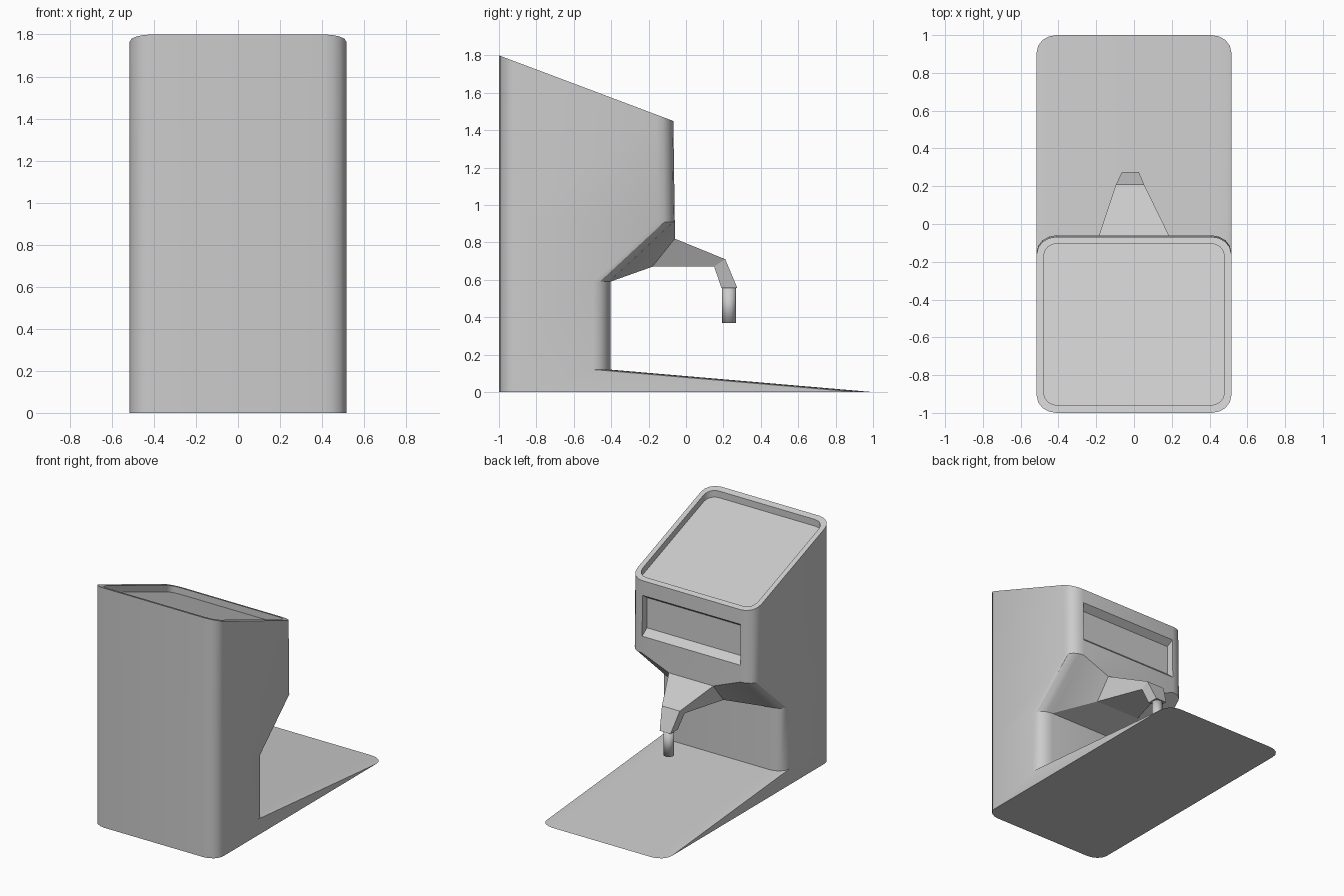
import bpy, bmesh
from math import sin, cos, pi, radians

if "Cube" in bpy.data.objects:
    bpy.data.objects.remove(bpy.data.objects["Cube"])

SEG = 4  # segments per rounded corner


def finish(bm, name, angle):
    bmesh.ops.recalc_face_normals(bm, faces=bm.faces)
    me = bpy.data.meshes.new(name)
    bm.to_mesh(me)
    bm.free()
    ob = bpy.data.objects.new(name, me)
    bpy.context.collection.objects.link(ob)
    bpy.ops.object.select_all(action='DESELECT')
    bpy.context.view_layer.objects.active = ob
    ob.select_set(True)
    if angle:
        bpy.ops.object.shade_smooth_by_angle(angle=radians(angle))
    return ob


def ring(bm, hx, back, front, z, rx=0.105, ry=0.09):
    """Rounded rectangle; starts at the right front corner's side, z is a function of y."""
    pts = []
    for q, (sx, cy) in enumerate([(1, front - ry), (-1, front - ry), (-1, back + ry), (1, back + ry)]):
        for i in range(SEG + 1):
            a = (q + i / SEG) * pi / 2
            x, y = sx * (hx - rx) + rx * cos(a), cy + ry * sin(a)
            pts.append(bm.verts.new((x, y, z(y))))
    return pts


def bridge(bm, a, b, skip=()):
    n = len(a)
    for i in range(n):
        if i not in skip:
            bm.faces.new((a[i], a[(i + 1) % n], b[(i + 1) % n], b[i]))


def flat(h):
    return lambda y: h


def slope(drop=0.0):
    return lambda y: 1.8 - 0.3763 * (y + 1) - drop


# Body: wedge foot, recessed column, overhanging head, sunken sloped top
bm = bmesh.new()
foot = ring(bm, 0.515, -1, 1, flat(0))
heel = ring(bm, 0.515, -1, -0.405, flat(0.12))
neck = ring(bm, 0.515, -1, -0.405, flat(0.59))
chin = ring(bm, 0.515, -1, -0.06, flat(0.91))
rim = ring(bm, 0.515, -1, -0.068, slope())
lip = ring(bm, 0.478, -0.96, -0.103, slope(), 0.075, 0.065)
panel = ring(bm, 0.478, -0.96, -0.103, slope(0.05), 0.075, 0.065)
bm.faces.new(foot)
bm.faces.new(panel)
bridge(bm, foot, heel)
bridge(bm, heel, neck)
bridge(bm, neck, chin, (SEG,))
bridge(bm, chin, rim, (SEG,))
bridge(bm, rim, lip)
bridge(bm, lip, panel)

# Underside facets meeting the spout root
R, L = SEG, SEG + 1
tr, tl = (bm.verts.new((s * 0.185, -0.06, 0.82)) for s in (1, -1))
br, bl = (bm.verts.new((s * 0.185, -0.18, 0.67)) for s in (1, -1))
bm.faces.new((neck[R], br, tr, chin[R]))
bm.faces.new((neck[L], chin[L], tl, bl))
bm.faces.new((neck[R], neck[L], bl, br))


# Front window recess
def window(w, y, lo, hi):
    return [bm.verts.new((x, y - 0.014 * (z - 0.91), z))
            for x, z in ((w, lo), (-w, lo), (-w, hi), (w, hi))]


outer = window(0.408, -0.06, 1.035, 1.34)
inner = window(0.403, -0.11, 1.08, 1.305)
bridge(bm, outer, inner)
bm.faces.new(inner)
bm.faces.new((chin[R], tr, tl, chin[L], outer[1], outer[0]))
bm.faces.new((chin[L], rim[L], outer[2], outer[1]))
bm.faces.new((rim[L], rim[R], outer[3], outer[2]))
bm.faces.new((rim[R], chin[R], outer[0], outer[3]))
finish(bm, "dispenser_body", 28)

# Spout: tapered boxes, (x0, x1, top y, top z, bottom y, bottom z)
bm = bmesh.new()
sections = [(-0.185, 0.185, -0.06, 0.82, -0.18, 0.67),
            (-0.095, 0.053, 0.21, 0.71, 0.15, 0.672),
            (-0.064, 0.026, 0.275, 0.555, 0.19, 0.555)]
loops = [[bm.verts.new(p) for p in ((a, ty, tz), (b, ty, tz), (b, by, bz), (a, by, bz))]
         for a, b, ty, tz, by, bz in sections]
for a, b in zip(loops, loops[1:]):
    bridge(bm, a, b)
bm.faces.new(loops[-1])
finish(bm, "spout", 0)

# Nozzle tube
bpy.ops.mesh.primitive_cylinder_add(vertices=10, radius=0.038, depth=0.185,
                                    end_fill_type='NOTHING', location=(-0.019, 0.23, 0.4625))
nozzle = bpy.context.object
nozzle.name = "nozzle"
wall = nozzle.modifiers.new("wall", 'SOLIDIFY')
wall.thickness = 0.008
bpy.ops.object.shade_smooth_by_angle(angle=radians(40))
